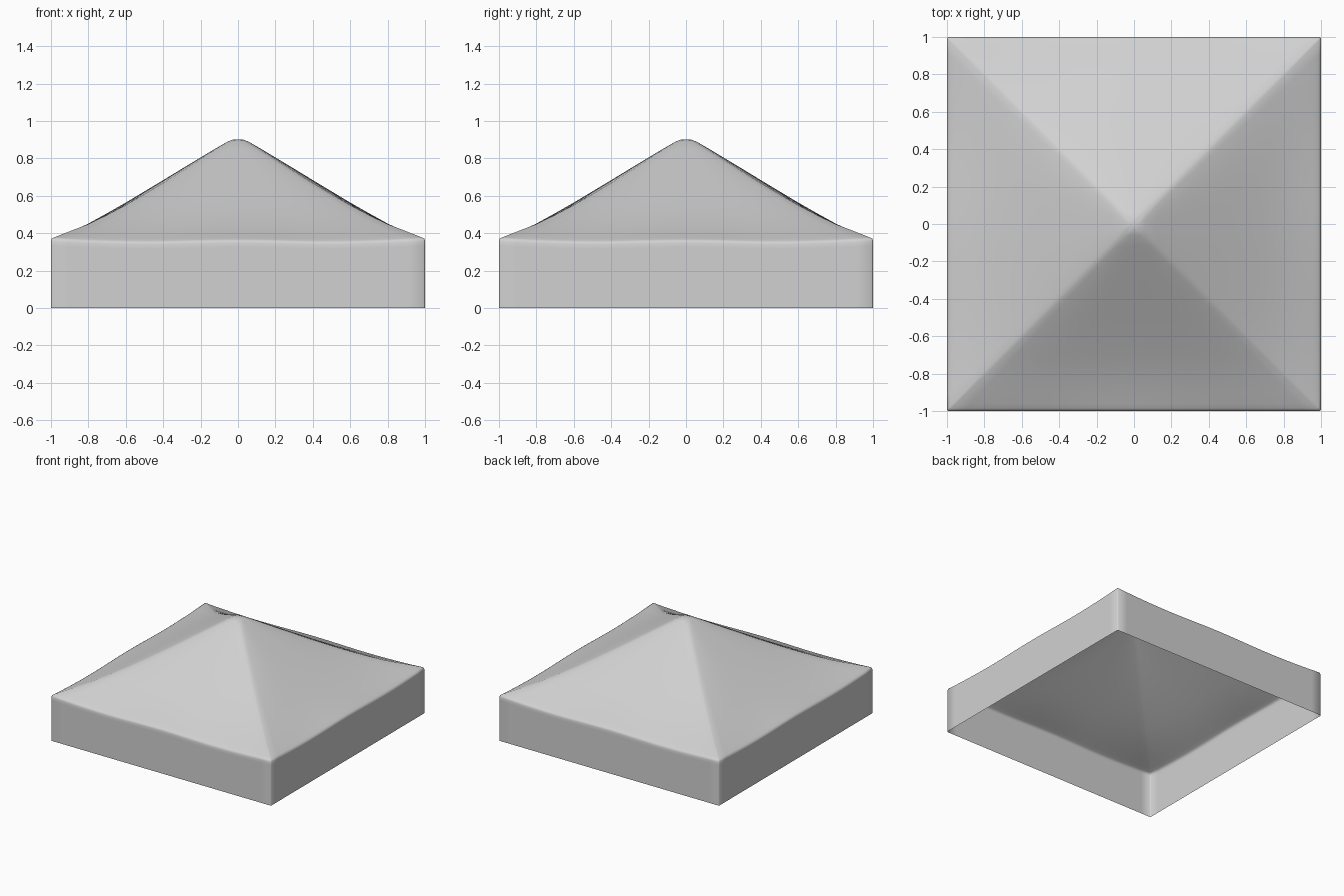
import bpy, bmesh, math

cube = bpy.data.objects.get("Cube")
if cube:
    bpy.data.objects.remove(cube, do_unlink=True)

# Off-white cloth
cloth = bpy.data.materials.new("pale_grey_cloth")
cloth.use_nodes = True
color = (0.64, 0.64, 0.64, 1)
cloth.diffuse_color = color
cloth.node_tree.nodes["Principled BSDF"].inputs["Base Color"].default_value = color

COLUMNS = 24      # divisions along one side
SEAM = 0.012      # half width of the stitched hip
# Rings from peak to eave: half width, height at panel middle
ROOF = [(0.03, 0.9), (0.06, 0.888), (0.12, 0.853), (0.2, 0.805), (0.3, 0.745),
        (0.4, 0.684), (0.5, 0.624), (0.6, 0.564), (0.7, 0.507), (0.8, 0.452),
        (0.9, 0.405), (0.96, 0.379), (0.985, 0.368)]
# Valance rings: half width, fraction of the eave height
VALANCE = [(0.996, 1.0), (1.0, 0.965), (1.0, 0.9), (1.0, 0.45), (1.0, 0.0)]


def eave_wave(u):
    """Gentle scallop of the eave, lifted at the corners."""
    return 0.004 * (math.cos(2 * math.pi * u) - 1) + 0.01 * abs(u) ** 8


def roof_height(d, z, u):
    """Panels billow a little above the hips and follow the eave scallop."""
    hip_dip = 0.016 * math.sin(math.pi * min(d / 0.9, 1)) * abs(u) ** 3
    return z - hip_dip + eave_wave(u) * d ** 6


def add_ring(bm, d, height):
    """One square loop with narrow chamfered corners."""
    ring = []
    seam = min(SEAM, d * 0.3) if d < 0.9 else 0.007
    for side in range(4):
        c, s = [(1, 0), (0, 1), (-1, 0), (0, -1)][side]
        for i in range(COLUMNS + 1):
            u = 2 * i / COLUMNS - 1
            x, y = u * (d - seam), -d
            ring.append(bm.verts.new((x * c - y * s, x * s + y * c, height(u))))
    return ring


# Canopy: peaked roof flowing into a hanging valance, open below
bm = bmesh.new()
rings = [add_ring(bm, d, lambda u, d=d, z=z: roof_height(d, z, u)) for d, z in ROOF]
rings += [add_ring(bm, d, lambda u, f=f: f * (0.361 + eave_wave(u))) for d, f in VALANCE]
for upper, lower in zip(rings, rings[1:]):
    n = len(upper)
    for i in range(n):
        j = (i + 1) % n
        bm.faces.new((upper[i], lower[i], lower[j], upper[j]))
peak = bm.verts.new((0, 0, 0.902))
for i, v in enumerate(rings[0]):
    bm.faces.new((peak, v, rings[0][(i + 1) % len(rings[0])]))
bmesh.ops.recalc_face_normals(bm, faces=bm.faces)
if sum(f.normal.z for f in bm.faces) < 0:
    bmesh.ops.reverse_faces(bm, faces=bm.faces)
for f in bm.faces:
    f.smooth = True

mesh = bpy.data.meshes.new("canopy")
bm.to_mesh(mesh)
bm.free()
mesh.materials.append(cloth)
canopy = bpy.data.objects.new("canopy", mesh)
bpy.context.collection.objects.link(canopy)
